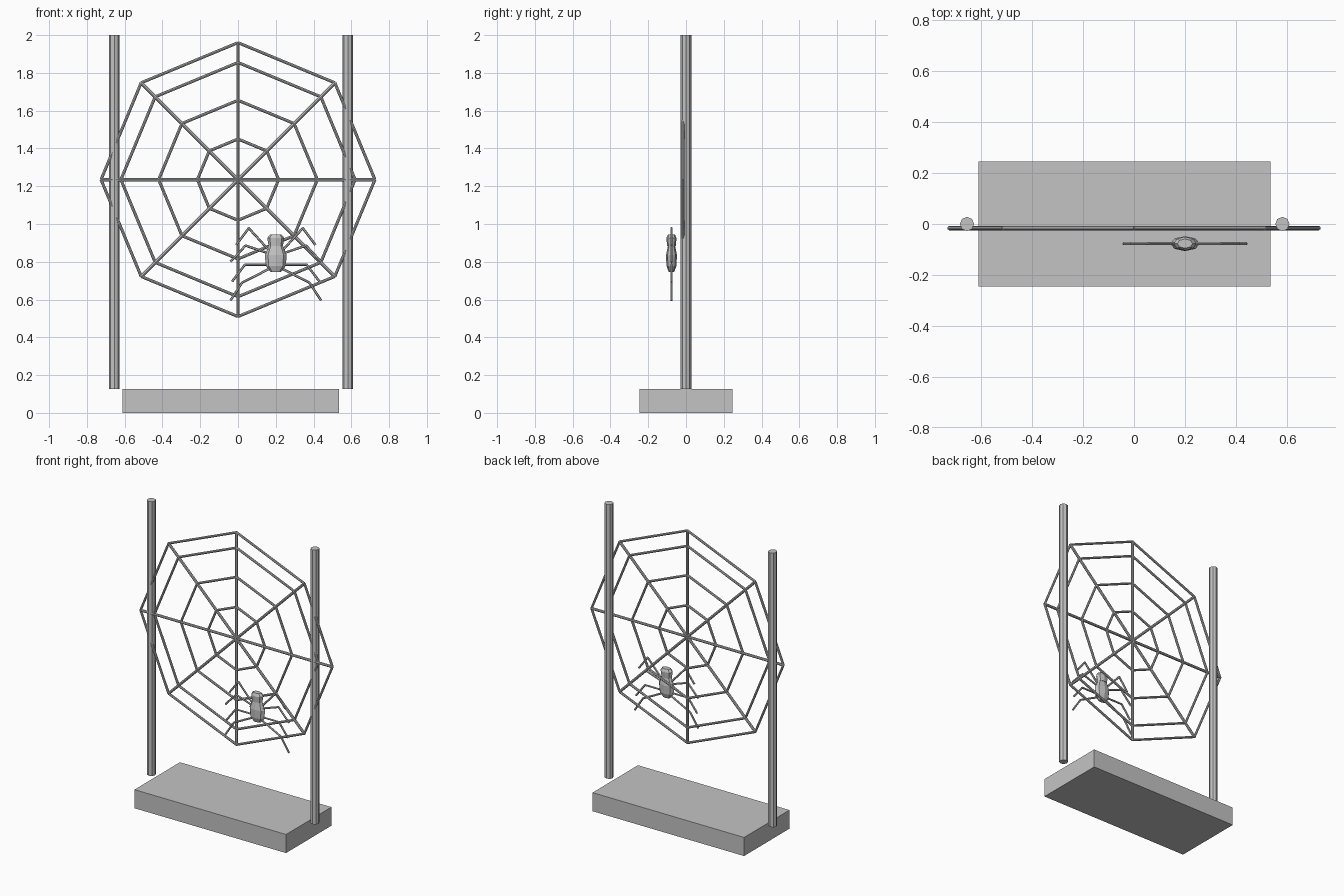
import bpy, bmesh, math
from mathutils import Vector, Matrix

cube = bpy.data.objects.get("Cube")
if cube:
    bpy.data.objects.remove(cube, do_unlink=True)

grey = bpy.data.materials.new("plain_grey")
grey.use_nodes = True
GREY = (0.55, 0.55, 0.55, 1)
grey.diffuse_color = GREY
grey.node_tree.nodes["Principled BSDF"].inputs["Base Color"].default_value = GREY


def make(name, bm):
    mesh = bpy.data.meshes.new(name)
    bmesh.ops.recalc_face_normals(bm, faces=bm.faces)
    bm.to_mesh(mesh)
    bm.free()
    mesh.materials.append(grey)
    obj = bpy.data.objects.new(name, mesh)
    bpy.context.collection.objects.link(obj)
    return obj


def tube(bm, a, b, radius, sides=8):
    """Closed straight rod from a to b."""
    a, b = Vector(a), Vector(b)
    d = b - a
    place = Matrix.Translation((a + b) / 2) @ d.to_track_quat('Z', 'Y').to_matrix().to_4x4()
    bmesh.ops.create_cone(bm, cap_ends=True, segments=sides, radius1=radius,
                          radius2=radius, depth=d.length, matrix=place)


def lathe(name, profile, centre, flatten, sides=8):
    """Faceted body of (radius, z) rings, flattened in depth."""
    bm = bmesh.new()
    rings = []
    for r, z in profile:
        angles = [math.tau * i / sides for i in range(sides)]
        rings.append([bm.verts.new((centre[0] + r * math.cos(t),
                                    centre[1] + r * flatten * math.sin(t), z)) for t in angles])
    for low, high in zip(rings, rings[1:]):
        for i in range(sides):
            j = (i + 1) % sides
            bm.faces.new((low[i], low[j], high[j], high[i]))
    bm.faces.new(rings[0])
    bm.faces.new(rings[-1])
    make(name, bm)


# Base slab
bm = bmesh.new()
bmesh.ops.create_cube(bm, size=1, matrix=Matrix.Translation((-0.038, 0, 0.0635))
                      @ Matrix.Diagonal((1.145, 0.49, 0.127, 1)))
make("base", bm)

# Posts
for name, x in (("right_post", -0.655), ("left_post", 0.582)):
    bm = bmesh.new()
    tube(bm, (x, 0, 0.127), (x, 0, 2), 0.028)
    make(name, bm)

# Web spokes and rings
WEB_Y, WEB_Z, WEB_R = -0.016, 1.235, 0.725


def web_point(r, i):
    t = math.tau * i / 8
    return (r * math.cos(t), WEB_Y, WEB_Z + r * math.sin(t))


bm = bmesh.new()
for i in range(4):
    tube(bm, web_point(WEB_R, i), web_point(WEB_R, i + 4), 0.009)
make("web_spokes", bm)

for n, r in enumerate((0.215, 0.42, 0.62, WEB_R)):
    bm = bmesh.new()
    for i in range(8):
        tube(bm, web_point(r, i), web_point(r, i + 1), 0.008)
    make(f"web_ring_{n + 1}", bm)

# Spider body
SX, SY = 0.2, -0.077
lathe("spider_abdomen", [(0.028, 0.746), (0.053, 0.778), (0.058, 0.835), (0.038, 0.885)],
      (SX, SY), 0.5)
lathe("spider_head", [(0.038, 0.884), (0.045, 0.926), (0.03, 0.945)], (SX, SY), 0.6)

# Spider legs: hip, knee and tip as (outward distance, height)
legs = {
    "front": [(0.04, 0.865), (0.143, 0.978), (0.21, 0.889)],
    "second": [(0.04, 0.845), (0.16, 0.886), (0.24, 0.8)],
    "third": [(0.04, 0.785), (0.163, 0.785), (0.232, 0.695)],
    "rear": [(0.03, 0.765), (0.178, 0.69), (0.24, 0.595)],
}
for side, s in (("left", 1), ("right", -1)):
    for name, path in legs.items():
        bm = bmesh.new()
        pts = [(SX + s * d, SY, z) for d, z in path]
        for a, b in zip(pts, pts[1:]):
            tube(bm, a, b, 0.0065, 6)
        bmesh.ops.create_icosphere(bm, subdivisions=1, radius=0.0068,
                                   matrix=Matrix.Translation(pts[1]))
        make(f"spider_{side}_{name}_leg", bm)
